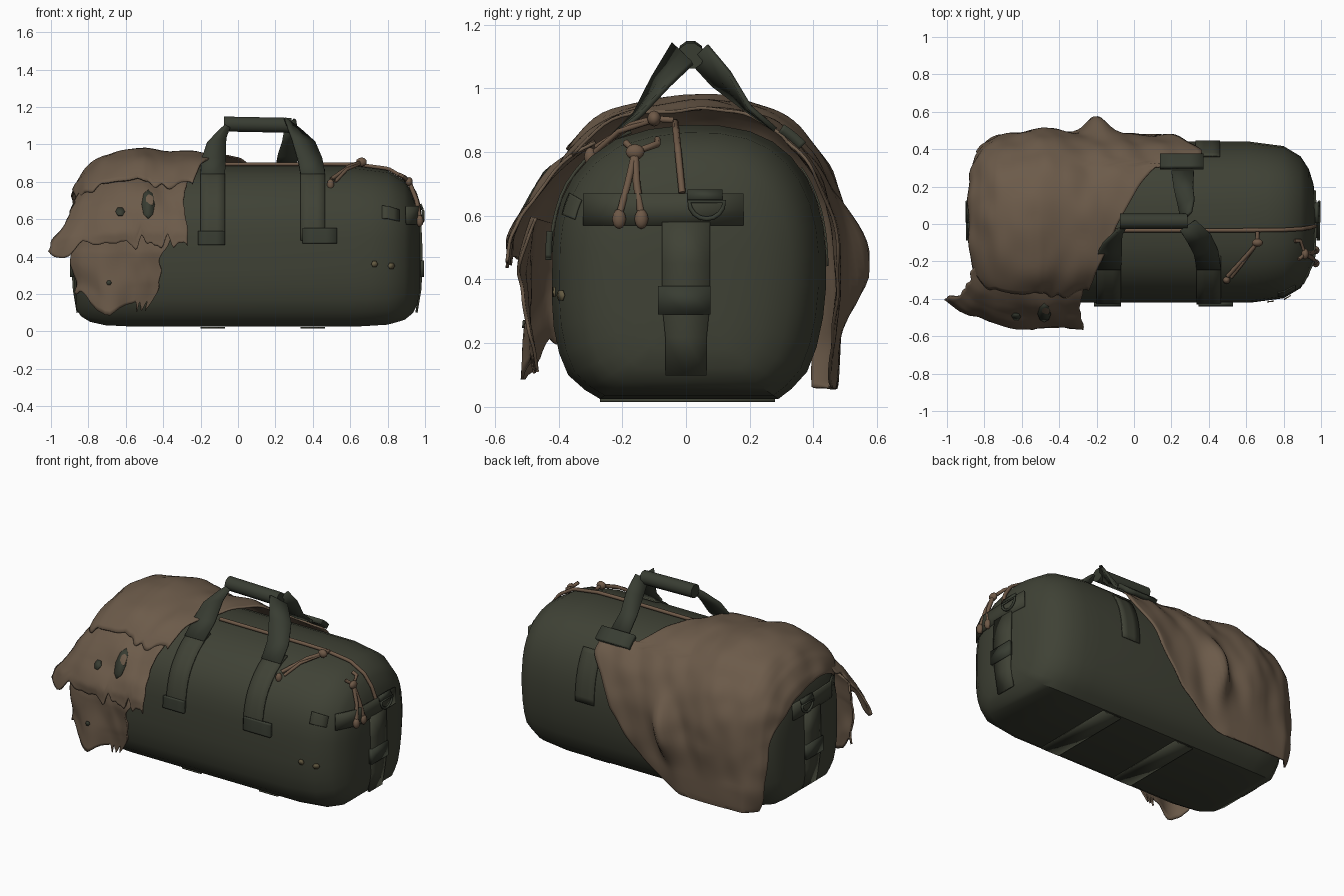
import bpy, bmesh, math
from mathutils import Vector, noise
from mathutils.bvhtree import BVHTree

if "Cube" in bpy.data.objects:
    bpy.data.objects.remove(bpy.data.objects["Cube"])

def material(name, rgb):
    m = bpy.data.materials.new(name)
    m.diffuse_color = (*rgb, 1)
    m.use_nodes = True
    m.node_tree.nodes["Principled BSDF"].inputs["Base Color"].default_value = m.diffuse_color
    return m

OLIVE = material("olive canvas", (0.050, 0.054, 0.036))
STRAP = material("dark olive webbing", (0.040, 0.046, 0.032))
CLOTH = material("brown cloth", (0.150, 0.104, 0.068))
CORD = material("tan cord", (0.155, 0.098, 0.062))
SPOT = material("worn tan spot", (0.13, 0.105, 0.055))

# Bag cross-section (y, z) from front bottom over the top to back bottom
SEC = [(-.27, .025), (-.37, .10), (-.415, .25), (-.42, .42), (-.41, .58), (-.355, .72), (-.22, .84), (0, .885),
       (.2, .865), (.33, .785), (.41, .65), (.44, .48), (.43, .28), (.38, .11), (.29, .025)]
# Length profile (x, section scale)
LEN = [(-.875, .02), (-.875, .33), (-.865, .56), (-.84, .73), (-.79, .87), (-.71, .96), (-.55, 1), (.62, 1),
       (.8, .945), (.89, .82), (.935, .66), (.96, .47), (.972, .25), (.972, .02)]

def lerp(a, b, t):
    return a + (b - a) * t

def table(t, pts):
    """Piecewise linear lookup in (key, value) pairs."""
    for (a, va), (b, vb) in zip(pts, pts[1:]):
        if t <= b:
            return lerp(va, vb, max(0, (t - a) / (b - a)))
    return pts[-1][1]

def section(i):
    k = max(0, min(len(SEC) - 2, int(math.floor(i))))
    p = [Vector(SEC[max(0, min(len(SEC) - 1, k + d))]) for d in (-1, 0, 1, 2)]
    t = i - k
    return .5 * (2 * p[1] + (p[2] - p[0]) * t + (2 * p[0] - 5 * p[1] + 4 * p[2] - p[3]) * t * t
                 + (3 * p[1] - p[0] - 3 * p[2] + p[3]) * t ** 3)

def base(u, i):
    k = max(0, min(len(LEN) - 2, int(u)))
    x, s = (lerp(LEN[k][n], LEN[k + 1][n], u - k) for n in (0, 1))
    p = section(i)
    low = max(s, 0) ** .45 if p.y < .45 else s   # the bottom stays full further towards the ends
    return Vector((x, .01 + (p.x - .01) * s, .45 + (p.y - .45) * low))

def surf(u, i, off=0):
    """Point on the bag, lifted off along the surface normal."""
    n = (base(u + .4, i) - base(u - .4, i)).cross(base(u, i + .05) - base(u, i - .05))
    return base(u, i) + n.normalized() * off

def ux(x):
    """Length parameter for a given x."""
    return table(x, [(p[0] + k * 1e-6, k) for k, p in enumerate(LEN)])

def finish(name, verts, faces, mat, thick=0, angle=35):
    me = bpy.data.meshes.new(name)
    me.from_pydata(verts, [], faces)
    me.materials.append(mat)
    bm = bmesh.new()
    bm.from_mesh(me)
    bmesh.ops.recalc_face_normals(bm, faces=bm.faces)
    bm.to_mesh(me)
    bm.free()
    ob = bpy.data.objects.new(name, me)
    bpy.context.collection.objects.link(ob)
    if thick:
        s = ob.modifiers.new("thickness", 'SOLIDIFY')
        s.thickness, s.offset = thick, 0
    bpy.ops.object.select_all(action='DESELECT')
    ob.select_set(True)
    bpy.context.view_layer.objects.active = ob
    bpy.ops.object.shade_smooth_by_angle(angle=math.radians(angle))
    return ob

def grid(name, fn, na, nb, mat, thick=0, angle=35):
    verts = [fn(a / na, b / nb) for a in range(na + 1) for b in range(nb + 1)]
    w = nb + 1
    faces = [(a * w + b, a * w + b + 1, a * w + b + w + 1, a * w + b + w) for a in range(na) for b in range(nb)]
    return finish(name, verts, faces, mat, thick, angle)

def patch(name, x0, x1, i0, i1, off=.006, mat=STRAP, thick=.01):
    return grid(name, lambda a, b: surf(ux(lerp(x0, x1, b)), lerp(i0, i1, a), off), 10, 3, mat, thick)

def ribbon(name, rows, mat=STRAP, thick=.012):
    """Strap through (centre, width vector) rows."""
    pts = [(Vector(c), Vector(w)) for c, w in rows]
    n = len(pts) - 1
    return grid(name, lambda a, b: pts[round(a * n)][0] + pts[round(a * n)][1] * (b - .5), n, 2, mat, thick)

def tube(name, pts, r, mat=CORD, cyclic=False):
    cu = bpy.data.curves.new(name, 'CURVE')
    cu.dimensions, cu.bevel_depth, cu.bevel_resolution, cu.use_fill_caps = '3D', r, 1, True
    sp = cu.splines.new('POLY')
    sp.points.add(len(pts) - 1)
    for p, c in zip(sp.points, pts):
        p.co = (*c, 1)
    sp.use_cyclic_u = cyclic
    cu.materials.append(mat)
    bpy.context.collection.objects.link(bpy.data.objects.new(name, cu))

def knob(name, c, size, mat=CORD):
    bpy.ops.mesh.primitive_ico_sphere_add(subdivisions=2, radius=1, location=c)
    ob = bpy.context.object
    ob.name, ob.scale = name, size
    ob.data.materials.append(mat)
    bpy.ops.object.shade_smooth()

# Bag body: lofted rings closed across the flat bottom
us = [0, 1, 1.5, 2, 2.5, 3, 3.5, 4, 4.5, 5, 5.5, 6, 6.5, 7, 7.5, 8, 8.5, 9, 9.5, 10, 10.5, 11, 11.5, 12, 13]
ring = [k / 2 for k in range(29)]
m = len(ring)
verts = [base(u, i) for u in us for i in ring]
faces = [(r * m + k, r * m + (k + 1) % m, (r + 1) * m + (k + 1) % m, (r + 1) * m + k)
         for r in range(len(us) - 1) for k in range(m)]
faces += [tuple(range(m)), tuple((len(us) - 1) * m + k for k in range(m))]
body = finish("bag_body", verts, faces, OLIVE)

# Draped cloth sheets
def rough(p, s, seed):
    return noise.noise(Vector(p) * s + Vector((seed, seed * 1.7, .37)))

def sheet(name, top, bottom, left, right, off, seed, rag, push=None, na=36, nb=44):
    def fn(a, b):
        i = lerp(top, bottom(b) + rag * rough((b * 9, 0, 0), 1.3, seed), a)
        ul = left(i) + .3 * rough((0, a * 5, 0), 1.2, seed)
        ur = ux(right(i) + .025 * rough((0, a * 5, 5), 1.2, seed))
        u = lerp(ul, 6, b / .4) if b < .4 else lerp(6, ur, (b - .4) / .6)
        x = base(u, i).x
        fold = .02 * rough((x * 5 + i * .25, i * .35, 0), 1.6, seed) + .01 * rough((x * 7, i, 0), 1.5, seed + 3)
        p = surf(u, i, max(.012, off(x, i) + fold))
        return push(p, a, b) if push else p
    return grid(name, fn, na, nb, CLOTH, .01, 60)

def main_off(x, i):
    o = table(x, [(-.88, .03), (-.75, .06), (-.5, .09), (-.25, .065), (.1, .04), (.4, .02)])
    o *= table(i, [(4.5, .7), (6, .95), (7, 1), (9, .8), (12, .7), (13.5, .7)])
    return o + .08 * math.exp(-((x + .2 + .03 * (i - 11)) / .06) ** 2 - ((i - 11.1) / .9) ** 2)

def main_push(p, a, b):
    """Back hem hangs straight down instead of hugging the bag."""
    if p.y > .2 and p.z < .4:
        w = .85 * table(p.x, [(-.86, 0), (-.72, 1), (-.3, 1), (0, 0)]) * table(p.z, [(.2, 1), (.4, 0)])
        p.y = lerp(p.y, .48, w)
    p.z = max(p.z, .06)
    return p

RIGHT = [(4.4, -.26), (6, -.2), (7, -.1), (8, .03), (8.6, .12), (8.8, .36), (9.4, .36), (10, .29), (11, .19),
         (12, .02), (13, -.2), (13.6, -.35)]
cover = sheet("cloth_cover", 13.4, lambda b: 5.25,
              lambda i: table(i, [(5, 3.2), (7, 2.4), (9, 2.5), (11, 3.4), (13.4, 4.2)]),
              lambda i: table(i, RIGHT), main_off, 2, .35, main_push, 64, 56)

def mid_push(p, a, b):
    k = max(0, 1 - b / .3) * a ** 3
    return p + Vector((-.08 * k, .02 * k, -.04 * k))

middle = sheet("cloth_middle_layer", 5.7, lambda b: 3.25, lambda i: 3.3, lambda i: -.28,
               lambda x, i: table(i, [(3, .14), (3.6, .14), (4.3, .09), (5, .055), (5.7, .03)]), 7, .5, mid_push)

def low_push(p, a, b):
    spike = math.exp(-((p.x + .69) / .07) ** 2) * a ** 4
    return p + Vector((0, -.02 * spike, -.13 * spike))

lower = sheet("cloth_lower_layer", 4.0, lambda b: lerp(1.75, 1.3, b),
              lambda i: table(i, [(1, 4.4), (2.5, 3.5), (4, 3.3)]),
              lambda i: table(i, [(1.3, -.5), (2, -.42), (3, -.40), (4, -.33)]),
              lambda x, i: table(i, [(1, .10), (2, .085), (3, .09), (4, .07)]), 11, .35, low_push)

# Tear, holes and worn spots: thin plates laid on the surface behind them
def spot(name, target, x, z, r, mat, sides=6, tall=1):
    me = target.data
    tree = BVHTree.FromPolygons([v.co for v in me.vertices], [p.vertices for p in me.polygons])
    ring_pts = []
    for k in range(sides):
        px, pz = x + r * math.cos(k * math.tau / sides), z + r * tall * math.sin(k * math.tau / sides)
        hit = tree.ray_cast(Vector((px, -2, pz)), Vector((0, 1, 0)))[0]
        ring_pts.append((px, (hit.y if hit else -.46) - .008, pz))
    finish(name, ring_pts, [tuple(range(sides))], mat, .006)

spot("cloth_tear", middle, -.48, .68, .035, STRAP, 8, 2.2)
spot("cloth_hole", middle, -.63, .64, .025, STRAP)
spot("cloth_hole_low", lower, -.69, .26, .014, STRAP)
spot("worn_spot", body, .73, .36, .018, SPOT)
spot("worn_spot", body, .82, .35, .018, SPOT)

# Webbing on front, back and underside
for x in (-.135, .40):
    patch("front_strap", x - .065, x + .065, 3.4, 6.25, .005, OLIVE)
    ribbon("bottom_strap", [((x, -.27, .02), (.13, 0, 0)), ((x, .28, .02), (.13, 0, 0))], OLIVE, .008)
patch("front_buckle_left", -.215, -.07, 3.25, 3.7, .012, STRAP, .02)
patch("front_buckle_right", .345, .53, 3.3, 3.8, .012, STRAP, .02)
patch("back_strap_end", .14, .37, 8.5, 9.0, .05, STRAP, .03)
patch("back_strap", .33, .46, 9.3, 11.2, .003, OLIVE, .006)
patch("front_side_tab", .77, .86, 4.2, 4.7, .004, OLIVE, .006)

# Handle loops
ribbon("handle_strap_front_left", [((-.135, -.24, .84), (.13, 0, 0)), ((-.13, -.15, .92), (.13, .02, 0)),
       ((-.115, -.08, 1.02), (.10, .05, .02)), ((-.06, -.01, 1.11), (.07, .06, .05))], STRAP, .016)
ribbon("handle_strap_front_right", [((.40, -.24, .84), (.13, 0, 0)), ((.385, -.15, .92), (.13, .02, 0)),
       ((.35, -.08, 1.02), (.12, .05, -.02)), ((.29, -.01, 1.11), (.08, .06, -.06))], STRAP, .016)
ribbon("handle_strap_back_right", [((.26, .28, .87), (.12, 0, 0)), ((.265, .19, .94), (.10, .02, 0)),
       ((.28, .11, 1.03), (.08, .05, .04)), ((.28, .04, 1.11), (.05, .05, .05))], STRAP, .016)
bpy.ops.mesh.primitive_cylinder_add(vertices=10, radius=.042, depth=.36, location=(.105, .015, 1.105),
                                    rotation=(0, math.pi / 2 + .02, 0))
grip = bpy.context.object
grip.name = "handle_grip"
grip.data.materials.append(STRAP)
bpy.ops.object.shade_smooth_by_angle(angle=math.radians(40))

# End panels: webbing, buckle and ring at both ends
for side, x in (("right", .972), ("left", -.875)):
    s = 1 if x > 0 else -1
    ribbon(side + "_end_band", [((x - s * .07, -.32, .62), (0, 0, .1)), ((x - s * .01, -.2, .62), (0, 0, .1)),
           ((x, 0, .62), (0, 0, .1)), ((x - s * .005, .18, .62), (0, 0, .1))], OLIVE)
    ribbon(side + "_end_strap", [((x + s * .002, 0, .58), (0, .15, 0)), ((x + s * .008, 0, .45), (0, .15, 0)),
           ((x + s * .008, 0, .32), (0, .15, 0)), ((x + s * .002, 0, .22), (0, .13, 0)),
           ((x - s * .018, 0, .10), (0, .13, 0))], OLIVE)
    ribbon(side + "_end_buckle", [((x + s * .013, -.005, .38), (0, .165, 0)),
           ((x + s * .013, -.005, .29), (0, .165, 0))], STRAP, .02)
    ribbon(side + "_ring_loop", [((x + s * .002, .06, .68), (0, .11, 0)), ((x + s * .015, .06, .65), (0, .11, 0))],
           STRAP, .014)
    arc = [(x + s * .018, .065 + .055 * math.cos(t * math.pi / 8), .645 - .055 * math.sin(t * math.pi / 8))
           for t in range(9)]
    tube(side + "_ring", arc, .008, STRAP, True)

# Zipper cord along the top and down the right end
tube("zipper", [surf(lerp(ux(-.1), 10.8, (k / 30) ** .8), 6.85, .012) for k in range(31)], .011)
# Zipper pulls with knots and hanging cords
knob("top_knot", (.66, -.10, .905), (.03, .022, .025))
tube("top_pull", [(.66, -.04, .90), (.66, -.10, .905), (.6, -.17, .885), (.5, -.28, .815)], .011)
tube("top_pull_second", [(.66, -.10, .90), (.58, -.21, .865), (.52, -.285, .80)], .009)
knob("top_pull_end", (.495, -.30, .785), (.02, .02, .03))
knob("end_knot", (.915, -.16, .80), (.02, .03, .025))
tube("end_pull_loop", [(.86, -.09, .84), (.89, -.09, .825), (.915, -.16, .80), (.88, -.19, .83)], .011)
for y in (-.21, -.14):
    tube("end_pull", [(.915, -.16, .80), (.955, lerp(-.165, y, .4), .70), (.972, y, .60)], .012)
    knob("end_pull_tip", (.972, y, .59), (.02, .022, .032))
